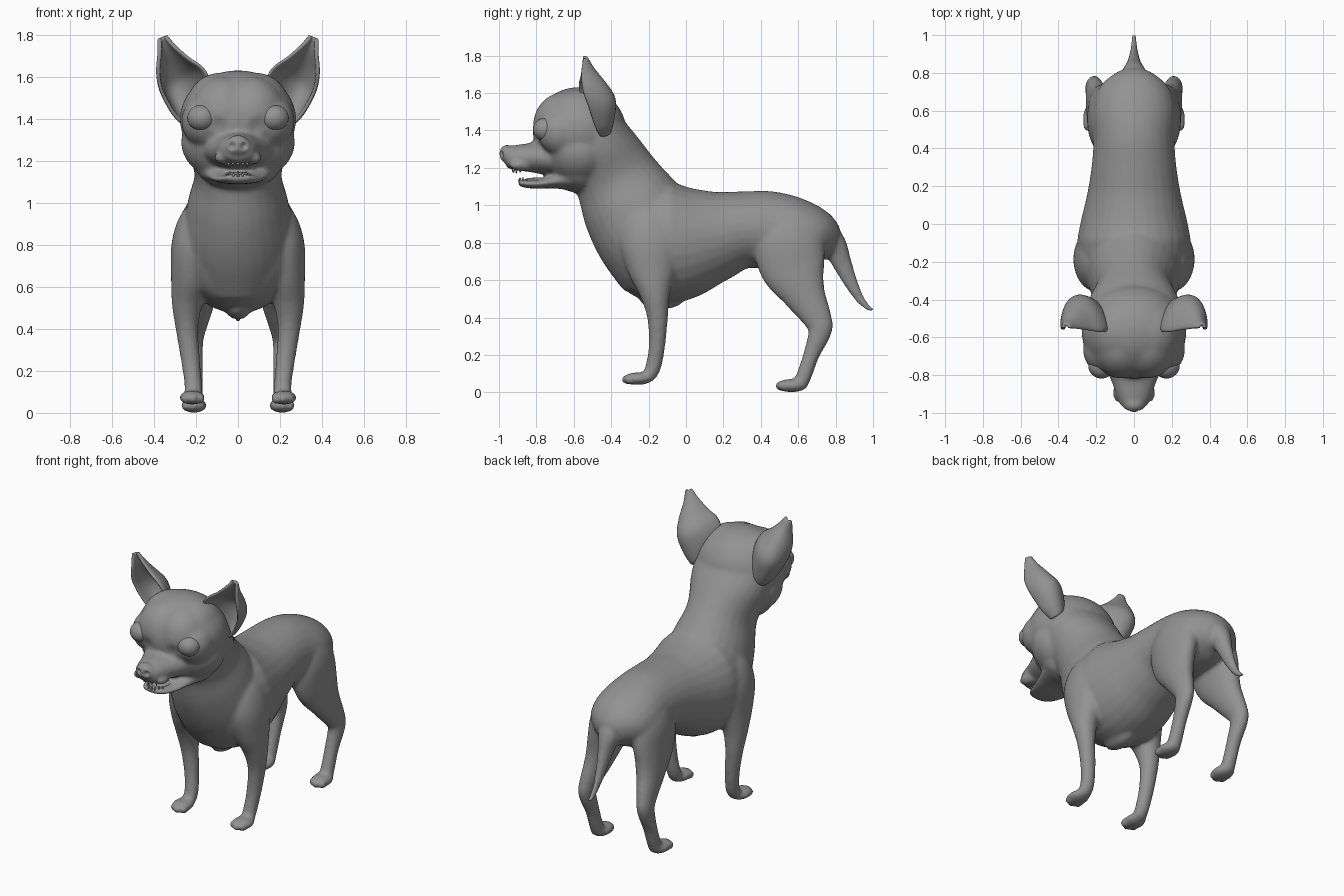
import bpy, bmesh, math
from mathutils import Vector, Matrix

if "Cube" in bpy.data.objects:
    bpy.data.objects.remove(bpy.data.objects["Cube"])

coat = bpy.data.materials.new("grey_coat")
coat.use_nodes = True
GREY = (0.29, 0.29, 0.29, 1)
coat.diffuse_color = GREY
coat.node_tree.nodes["Principled BSDF"].inputs["Base Color"].default_value = GREY


def new_object(name, bm):
    bmesh.ops.recalc_face_normals(bm, faces=bm.faces)
    mesh = bpy.data.meshes.new(name)
    bm.to_mesh(mesh)
    bm.free()
    mesh.materials.append(coat)
    mesh.polygons.foreach_set("use_smooth", [True] * len(mesh.polygons))
    obj = bpy.data.objects.new(name, mesh)
    bpy.context.collection.objects.link(obj)
    return obj


def spline(points, steps=6):
    # Smooth curve through stations of any dimension
    pts = [Vector(p) for p in points]
    pts = [pts[0]] + pts + [pts[-1]]
    out = []
    for a, b, c, d in zip(pts, pts[1:], pts[2:], pts[3:]):
        for i in range(steps):
            t = i / steps
            out.append(b + (c - a) * (t / 2) + (a * 2 - b * 5 + c * 4 - d) * (t * t / 2)
                       + (b * 3 - a - c * 3 + d) * (t ** 3 / 2))
    return out + [pts[-1]]


def tube(bm, stations, mirror=False, sides=28):
    # Stations hold centre x, y, z, half width and half depth
    path = spline(stations)
    for sign in ((1, -1) if mirror else (1,)):
        rings = []
        for i, p in enumerate(path):
            before, after = path[max(i - 1, 0)], path[min(i + 1, len(path) - 1)]
            along = Vector(after[:3]) - Vector(before[:3])
            along.normalize()
            side = Vector((1, 0, 0))
            side = (side - along * side.dot(along)).normalized()
            up = along.cross(side)
            ring = []
            for k in range(sides):
                a = math.tau * k / sides
                v = Vector(p[:3]) + side * p[3] * math.cos(a) + up * p[4] * math.sin(a)
                v.x *= sign
                ring.append(bm.verts.new(v))
            rings.append(ring)
        for r, s in zip(rings, rings[1:]):
            for k in range(sides):
                n = (k + 1) % sides
                bm.faces.new((r[k], r[n], s[n], s[k]))
        bm.faces.new(rings[0])
        bm.faces.new(rings[-1])


def ball(bm, centre, radii, mirror=False, tilt=0):
    for sign in ((1, -1) if mirror else (1,)):
        x, y, z = centre
        m = (Matrix.Translation((x * sign, y, z)) @ Matrix.Rotation(tilt * sign, 4, "Z")
             @ Matrix.Diagonal((*radii, 1)))
        bmesh.ops.create_uvsphere(bm, u_segments=32, v_segments=20, radius=1, matrix=m)


bm = bmesh.new()

# Torso: y, back height, belly height, half width
torso = [(-.43, .95, .72, .13), (-.38, 1.04, .635, .2), (-.28, 1.12, .54, .27),
         (-.12, 1.135, .475, .3), (0, 1.115, .5, .285), (.15, 1.085, .585, .25),
         (.3, 1.075, .66, .225), (.45, 1.075, .66, .215), (.6, 1.035, .66, .222),
         (.72, .97, .68, .185), (.8, .88, .72, .09)]
tube(bm, [(0, y, (t + b) / 2, w, (t - b) / 2) for y, t, b, w in torso])
ball(bm, (0, -.13, .5), (.06, .12, .055))

# Neck and breast
tube(bm, [(0, -.1, .7, .24, .28), (0, -.205, .85, .265, .285), (0, -.295, 1.0, .24, .268),
          (0, -.37, 1.14, .208, .23), (0, -.45, 1.29, .25, .2), (0, -.51, 1.41, .262, .17)])

# Skull, cheeks and brows
ball(bm, (0, -.57, 1.4), (.278, .25, .232))
ball(bm, (.09, -.575, 1.43), (.165, .2, .19), True)
ball(bm, (.065, -.65, 1.425), (.165, .168, .18), True)
ball(bm, (0, -.565, 1.29), (.272, .2, .2))
ball(bm, (0, -.57, 1.19), (.21, .14, .125))
ball(bm, (.155, -.665, 1.39), (.115, .128, .125), True)

# Muzzle, nose and lips
tube(bm, [(0, -.62, 1.25, .19, .1), (0, -.76, 1.255, .152, .09), (0, -.84, 1.255, .117, .077),
          (0, -.92, 1.254, .09, .066), (0, -.965, 1.25, .07, .05)])
ball(bm, (0, -.957, 1.275), (.06, .043, .05))
ball(bm, (.06, -.865, 1.215), (.045, .085, .034), True, .38)

# Lower jaw
tube(bm, [(0, -.56, 1.15, .19, .085), (0, -.69, 1.13, .15, .042), (0, -.78, 1.115, .122, .026),
          (0, -.85, 1.115, .095, .023), (0, -.897, 1.122, .055, .017)])

# Front legs and paws
tube(bm, [(.13, -.2, 1.0, .05, .08), (.172, -.2, .92, .1, .14), (.21, -.19, .8, .107, .165),
          (.228, -.18, .65, .092, .13),
          (.243, -.165, .52, .073, .08), (.243, -.152, .4, .054, .056), (.226, -.155, .25, .046, .044),
          (.213, -.177, .13, .042, .042), (.215, -.208, .075, .045, .034)], True)
ball(bm, (.218, -.258, .073), (.062, .08, .034), True)

# Hind legs and paws
tube(bm, [(.05, .52, .98, .05, .07), (.1, .53, .9, .1, .14), (.14, .545, .8, .105, .185),
          (.165, .575, .66, .085, .175),
          (.185, .635, .52, .07, .115), (.205, .7, .4, .052, .08), (.212, .717, .33, .046, .064),
          (.208, .67, .2, .042, .044), (.208, .635, .1, .042, .042), (.208, .61, .04, .045, .04)], True)
ball(bm, (.21, .565, .036), (.062, .085, .036), True)

# Toes
for foot_y, foot_z in ((-.315, .068), (.505, .034)):
    for offset in (-.036, 0, .036):
        ball(bm, (.214 + offset, foot_y + abs(offset) * .5, foot_z), (.021, .032, .027), True)

# Tail
tube(bm, [(0, .69, .9, .1, .08), (0, .785, .8, .07, .068), (0, .83, .7, .045, .054),
          (0, .875, .6, .03, .04), (0, .92, .515, .021, .028), (0, .965, .46, .017, .018),
          (0, 1.004, .436, .012, .011)])

# Fuse the parts into one skin
body = new_object("body", bm)
fuse = body.modifiers.new("fuse", "REMESH")
fuse.mode = "VOXEL"
fuse.voxel_size = .011
soft = body.modifiers.new("soften", "SMOOTH")
soft.factor = .5
soft.iterations = 12
graph = bpy.context.evaluated_depsgraph_get()
skin = bpy.data.meshes.new_from_object(body.evaluated_get(graph))
body.modifiers.clear()
body.data = skin


def press(centre, radius, push):
    # Soft dent on both sides of the face
    for v in skin.vertices:
        for sign in (1, -1):
            c = Vector((centre[0] * sign, *centre[1:]))
            f = 1 - (v.co - c).length / radius
            if f > 0:
                v.co += Vector((push[0] * sign, *push[1:])) * (f * f * (3 - 2 * f))


press((.03, -.995, 1.272), .026, (0, .025, 0))
press((.1, -.84, 1.36), .07, (0, .02, 0))
press((0, -1.0, 1.22), .03, (0, .006, 0))
skin.polygons.foreach_set("use_smooth", [True] * len(skin.polygons))

# Eyeballs
bm = bmesh.new()
ball(bm, (.172, -.75, 1.405), (.07, .068, .063), True)
new_object("eyes", bm)

# Ears: cupped shells from inner edge to outer edge, bulging backward
rows = [(.16, -.5, 1.47, .25, -.46, 1.37, .07), (.14, -.56, 1.58, .305, -.49, 1.425, .13),
        (.17, -.575, 1.645, .362, -.525, 1.53, .165), (.235, -.565, 1.69, .38, -.555, 1.62, .13),
        (.305, -.555, 1.75, .374, -.56, 1.71, .06), (.345, -.55, 1.797, .374, -.55, 1.785, .015)]
for sign, name in ((1, "left_ear"), (-1, "right_ear")):
    bm = bmesh.new()
    grid = []
    for row in spline(rows, 4):
        inner, outer, depth = Vector(row[:3]), Vector(row[3:6]), row[6]
        line = []
        for k in range(13):
            a = math.pi * k / 12
            p = inner.lerp(outer, (1 - math.cos(a)) / 2) + Vector((.1, 1, -.1)) * depth * math.sin(a)
            line.append(bm.verts.new((p.x * sign, p.y, p.z)))
        grid.append(line)
    for r, s in zip(grid, grid[1:]):
        for k in range(12):
            bm.faces.new((r[k], r[k + 1], s[k + 1], s[k]))
    ear = new_object(name, bm)
    shell = ear.modifiers.new("thickness", "SOLIDIFY")
    shell.thickness = .02
    shell.offset = 0
    ear.modifiers.new("rounding", "SUBSURF").levels = 1

# Teeth along both jaws
bm = bmesh.new()
for i in range(-3, 4):
    a = i * .4
    long = .032 if abs(i) == 2 else .018
    for y, z, wide, flip in ((-.865, 1.185, .062, math.pi), (-.83, 1.136, .055, 0)):
        spot = Matrix.Translation((wide * math.sin(a), y - .06 * math.cos(a), z))
        bmesh.ops.create_cone(bm, cap_ends=True, segments=8, radius1=.009, radius2=.002,
                              depth=long, matrix=spot @ Matrix.Rotation(flip, 4, "X"))
new_object("teeth", bm)

# Tongue
bm = bmesh.new()
ball(bm, (0, -.78, 1.135), (.06, .085, .014))
new_object("tongue", bm)
